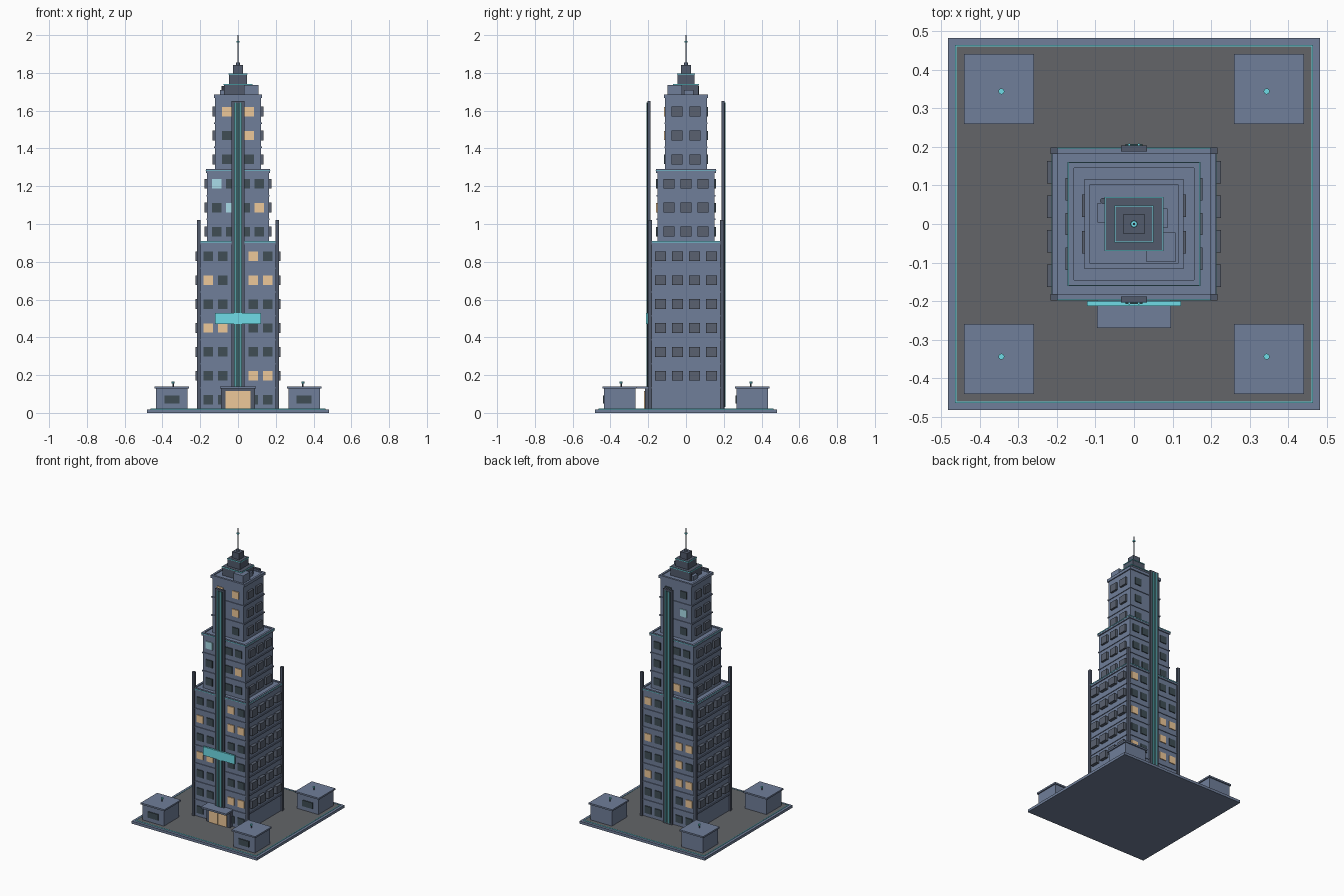
import bpy, bmesh
from mathutils import Matrix, Vector

if "Cube" in bpy.data.objects:
    bpy.data.objects.remove(bpy.data.objects["Cube"])


def mat(name, r, g, b):
    m = bpy.data.materials.new(name)
    m.diffuse_color = (r, g, b, 1)
    m.use_nodes = True
    m.node_tree.nodes["Principled BSDF"].inputs["Base Color"].default_value = m.diffuse_color
    return m


WALL = mat("wall_blue_grey", 0.16, 0.21, 0.32)
DARK = mat("dark_trim", 0.085, 0.105, 0.15)
PAVE = mat("paving", 0.125, 0.13, 0.14)
PANE = mat("unlit_glass", 0.05, 0.075, 0.09)
SIDE = mat("side_panel", 0.1, 0.12, 0.16)
WARM = mat("warm_glass", 0.85, 0.58, 0.32)
COOL = mat("cool_glass", 0.4, 0.72, 0.82)
CYAN = mat("cyan_glow", 0.16, 0.72, 0.8)
TEAL = mat("teal_glass", 0.04, 0.11, 0.12)


def boxes(name, material, spans):
    """One object from (x0, x1, y0, y1, z0, z1) spans."""
    bm = bmesh.new()
    for x0, x1, y0, y1, z0, z1 in spans:
        mid = Vector((x0 + x1, y0 + y1, z0 + z1)) / 2
        size = (abs(x1 - x0), abs(y1 - y0), abs(z1 - z0))
        bmesh.ops.create_cube(bm, size=1,
                              matrix=Matrix.Translation(mid) @ Matrix.Diagonal((*size, 1)))
    me = bpy.data.meshes.new(name)
    bm.to_mesh(me)
    bm.free()
    ob = bpy.data.objects.new(name, me)
    bpy.context.collection.objects.link(ob)
    me.materials.append(material)
    return ob


def slab(hx, hy, z0, z1):
    return (-hx, hx, -hy, hy, z0, z1)


def ring(hx, hy, w, z0, z1):
    return [(-hx, hx, -hy, -hy + w, z0, z1), (-hx, hx, hy - w, hy, z0, z1),
            (-hx, -hx + w, -hy + w, hy - w, z0, z1), (hx - w, hx, -hy + w, hy - w, z0, z1)]


def rod(name, material, x, y, z0, z1, r, n=8):
    bpy.ops.mesh.primitive_cylinder_add(vertices=n, radius=r, depth=z1 - z0,
                                        location=(x, y, (z0 + z1) / 2))
    ob = bpy.context.object
    ob.name = name
    ob.data.materials.append(material)
    bpy.ops.object.shade_smooth_by_angle()


# Plaza base with inlaid glowing border
boxes("plaza_base", WALL, [slab(0.482, 0.482, 0, 0.018)])
boxes("plaza_paving", PAVE, [slab(0.462, 0.462, 0.01, 0.021)])
boxes("plaza_border_glow", CYAN, ring(0.464, 0.464, 0.004, 0.012, 0.022))

# Tower tiers: half sizes, heights, window columns, side columns, floors
F = 0.1265
lower = dict(name="lower", hx=0.205, hy=0.189, z0=0.02, z1=0.905,
             cols=[-0.157, -0.08, 0.08, 0.157], side=[-0.134, -0.045, 0.045, 0.134],
             floors=[0.07 + F * i for i in range(7)], skip=1)
middle = dict(name="middle", hx=0.163, hy=0.152, z0=0.905, z1=1.285,
              cols=[-0.113, -0.038, 0.038, 0.113], side=[-0.09, 0, 0.09],
              floors=[0.96 + F * i for i in range(3)], skip=0)
upper = dict(name="upper", hx=0.121, hy=0.11, z0=1.285, z1=1.68,
             cols=[-0.06, 0.06], side=[-0.047, 0.047],
             floors=[1.342 + F * i for i in range(3)], skip=0)

# Lit windows as (floor, column): material; columns count along +x
LIT_FRONT = {
    "lower": {(6, 2): WARM, (5, 0): WARM, (5, 2): WARM, (5, 3): WARM, (3, 0): WARM,
              (3, 1): WARM, (1, 2): WARM, (1, 3): WARM},
    "middle": {(2, 0): COOL, (1, 1): COOL, (1, 3): WARM},
    "upper": {(2, 0): WARM, (2, 1): WARM, (1, 1): WARM}}
LIT_BACK = {
    "lower": {(6, 3): WARM, (4, 3): WARM, (2, 3): WARM, (4, 1): WARM, (4, 0): WARM,
              (3, 1): WARM, (2, 0): WARM, (2, 1): WARM, (1, 0): WARM},
    "middle": {(0, 1): WARM}, "upper": {(1, 0): COOL}}

for t in (lower, middle, upper):
    n, hx, hy, z0, z1 = t["name"], t["hx"], t["hy"], t["z0"], t["z1"]
    boxes(n + "_tier", WALL, [slab(hx, hy, z0, z1)])
    # floor ledges and roof cap
    boxes(n + "_ledges", WALL, [slab(hx + 0.005, hy + 0.005, z + 0.06, z + 0.068)
                                for z in t["floors"][:-1]])
    boxes(n + "_roof_cap", WALL, ring(hx + 0.007, hy + 0.007, 0.014, z1 - 0.014, z1 + 0.006))
    if n != "upper":
        boxes(n + "_roof_glow", CYAN, ring(hx + 0.009, hy + 0.009, 0.004, z1 - 0.002, z1 + 0.002))
    # front and back windows, sorted by glass
    panes = {}
    for s, lit in ((-1, LIT_FRONT[n]), (1, LIT_BACK[n])):
        for i, z in enumerate(t["floors"]):
            for j, x in enumerate(t["cols"]):
                panes.setdefault(lit.get((i, j), PANE), []).append(
                    (x - 0.025, x + 0.025, s * (hy - 0.005), s * (hy + 0.006),
                     z - 0.025, z + 0.025))
    for m, spans in panes.items():
        boxes(n + "_windows_" + m.name, m, spans)
    # raised side window panels
    boxes(n + "_side_windows", SIDE,
          [(s * (hx - 0.005), s * (hx + (0.021 if n == "lower" else 0.014)),
            y - 0.029, y + 0.029, z - 0.026, z + 0.026)
           for s in (-1, 1) for z in t["floors"][t["skip"]:] for y in t["side"]])

# Corner columns rising past the lower roof
boxes("corner_columns", DARK, [(sx * 0.198, sx * 0.216, sy * 0.181, sy * 0.199, 0.02, 1.02)
                               for sx in (-1, 1) for sy in (-1, 1)])

# Tall free-standing fins, front and back, with glass and glow lines
for s, side in ((-1, "front"), (1, "back")):
    boxes(side + "_fin", DARK, [(-0.034, 0.034, s * 0.188, s * 0.203, 0.02, 1.652)])
    boxes(side + "_fin_glass", TEAL, [(-0.022, 0.022, s * 0.2, s * 0.207, 0.03, 1.64)])
    boxes(side + "_fin_glow", CYAN, [(x - 0.0017, x + 0.0017, s * 0.2, s * 0.209, 0.03, 1.642)
                                     for x in (-0.012, 0.012)])

# Glowing front panel
boxes("front_glow_panel", CYAN, [(-0.122, 0.122, -0.213, -0.2, 0.47, 0.53)])

# Entrance with canopy and doors
boxes("entrance_frame", DARK, [(-0.09, 0.09, -0.216, -0.18, 0.02, 0.13)])
boxes("entrance_doors", WARM, [(-0.067, -0.001, -0.222, -0.2, 0.022, 0.115),
                               (0.001, 0.067, -0.222, -0.2, 0.022, 0.115)])
boxes("entrance_canopy", WALL, [(-0.096, 0.096, -0.27, -0.19, 0.128, 0.14)])

# Stepped crown with glowing edges
for i, (hx, hy, z0, z1) in enumerate([(0.074, 0.067, 1.68, 1.742), (0.048, 0.045, 1.742, 1.798),
                                      (0.027, 0.026, 1.798, 1.842)]):
    boxes(f"crown_step_{i + 1}", DARK, [slab(hx, hy, z0 - 0.002, z1)])
    if i < 2:
        boxes(f"crown_glow_{i + 1}", CYAN, ring(hx + 0.003, hy + 0.003, 0.005, z1 - 0.007, z1 - 0.002))
boxes("roof_plant_boxes", WALL, [(0.033, 0.108, -0.098, -0.022, 1.675, 1.735),
                                 (-0.094, -0.06, 0.004, 0.054, 1.675, 1.71),
                                 (0.06, 0.087, -0.01, 0.04, 1.675, 1.71)])
rod("roof_vent", DARK, -0.08, 0.06, 1.675, 1.73, 0.008)

# Antenna
rod("antenna_foot", WALL, 0, 0, 1.84, 1.855, 0.01)
rod("antenna_mast", DARK, 0, 0, 1.84, 2.0, 0.0035)
rod("antenna_collar", CYAN, 0, 0, 1.962, 1.969, 0.009)

# Four corner pavilions with roof, window and beacon
for sx in (-1, 1):
    for sy in (-1, 1):
        cx, cy = sx * 0.35, sy * 0.35
        tag = ("left" if sx < 0 else "right") + ("_front" if sy < 0 else "_back")
        boxes("pavilion_" + tag, WALL, [(cx - 0.083, cx + 0.083, cy - 0.083, cy + 0.083, 0.02, 0.13)])
        boxes("pavilion_roof_" + tag, WALL, [(cx - 0.091, cx + 0.091, cy - 0.091, cy + 0.091, 0.129, 0.14)])
        boxes("pavilion_window_" + tag, PANE, [(cx - 0.04, cx + 0.04, cy - 0.089, cy - 0.08, 0.05, 0.092)])
        rod("beacon_stem_" + tag, DARK, sx * 0.344, sy * 0.344, 0.139, 0.158, 0.004)
        rod("beacon_lamp_" + tag, CYAN, sx * 0.344, sy * 0.344, 0.156, 0.165, 0.008)
